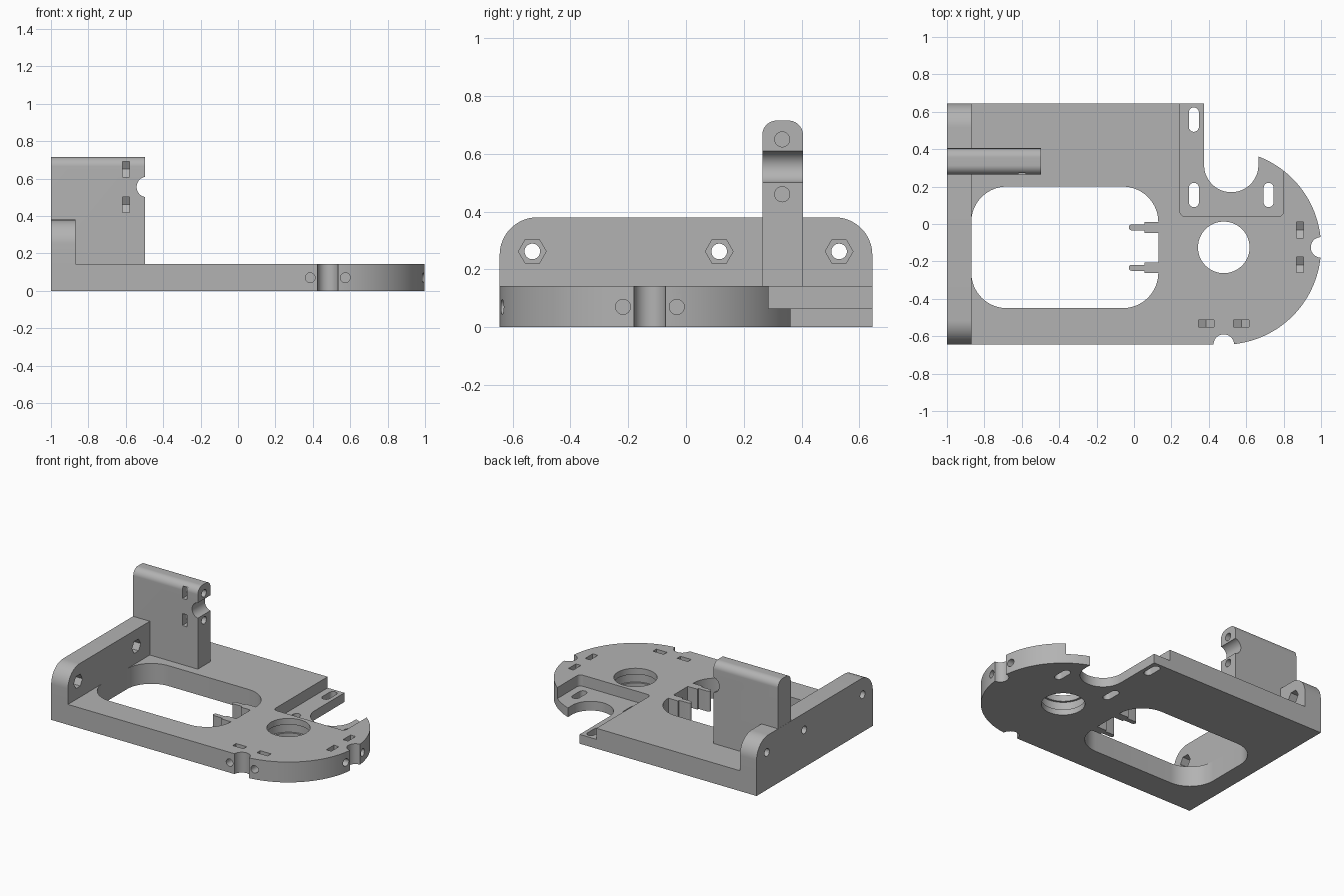
import bpy, bmesh
from math import sin, cos, radians, sqrt

cube = bpy.data.objects.get("Cube")
if cube:
    bpy.data.objects.remove(cube)

grey = bpy.data.materials.new("plain grey")
grey.use_nodes = True
grey.diffuse_color = (0.45, 0.45, 0.45, 1)
grey.node_tree.nodes["Principled BSDF"].inputs["Base Color"].default_value = grey.diffuse_color


def arc(u, v, r, start, end, steps=64):
    angles = [radians(start + (end - start) * i / steps) for i in range(steps + 1)]
    return [(u + r * cos(a), v + r * sin(a)) for a in angles]


def circle(u, v, r, sides=48):
    return arc(u, v, r, 0, 360, sides)[:-1]


def rounded(u0, v0, u1, v1, lower, upper):
    """Rectangle with separate radii for lower and upper corners."""
    pts = []
    corners = ((u1, v0, -1, 1, lower, -90), (u1, v1, -1, -1, upper, 0),
               (u0, v1, 1, -1, upper, 90), (u0, v0, 1, 1, lower, 180))
    for u, v, su, sv, r, a in corners:
        pts += arc(u + su * r, v + sv * r, r, a, a + 90, 16) if r else [(u, v)]
    return pts


def nut_slot(u, v, opening, w=0.042):
    """Open-ended hexagon pocket, its mouth towards the opening angle."""
    c, s = cos(radians(opening)), sin(radians(opening))
    k = w / sqrt(3)
    local = [(0.2, w), (-k, w), (-2 * k, 0), (-k, -w), (0.2, -w)]
    return [(u + a * c - b * s, v + a * s + b * c) for a, b in local]


def prism(name, outline, axis, lo, hi):
    place = {"x": lambda u, v, w: (w, u, v),
             "y": lambda u, v, w: (u, w, v),
             "z": lambda u, v, w: (u, v, w)}[axis]
    bm = bmesh.new()
    rings = [[bm.verts.new(place(u, v, w)) for u, v in outline] for w in (lo, hi)]
    bm.faces.new(rings[0])
    bm.faces.new(rings[1])
    n = len(outline)
    for i in range(n):
        j = (i + 1) % n
        bm.faces.new((rings[0][i], rings[0][j], rings[1][j], rings[1][i]))
    bmesh.ops.recalc_face_normals(bm, faces=bm.faces)
    mesh = bpy.data.meshes.new(name)
    bm.to_mesh(mesh)
    bm.free()
    mesh.materials.append(grey)
    ob = bpy.data.objects.new(name, mesh)
    bpy.context.collection.objects.link(ob)
    return ob


def finish(ob, cuts=()):
    """Subtract the cutters, bake the result and shade it."""
    cutters = [prism("cutter", *cut) for cut in cuts]
    for cutter in cutters:
        cutter.hide_render = True
        mod = ob.modifiers.new("cut", "BOOLEAN")
        mod.operation = "DIFFERENCE"
        mod.solver = "EXACT"
        mod.object = cutter
    graph = bpy.context.evaluated_depsgraph_get()
    mesh = bpy.data.meshes.new_from_object(ob.evaluated_get(graph))
    ob.modifiers.clear()
    ob.data = mesh
    for cutter in cutters:
        bpy.data.objects.remove(cutter)
    bpy.ops.object.select_all(action="DESELECT")
    ob.select_set(True)
    bpy.context.view_layer.objects.active = ob
    bpy.ops.object.shade_smooth_by_angle(angle=radians(20))


TOP = 0.143
HX, HY = 0.48, -0.125      # centre of the round end
MID = 0.07                 # height of the edge screws

# Base plate with a round end and a U-shaped bite
outline = [(-1, -0.645)] + arc(HX, HY, 0.52, -90, 69.2)
outline += arc(0.52, 0.315, 0.145, 0, -180) + [(0.375, 0.645), (-1, 0.645)]
plate = prism("base_plate", outline, "z", 0, TOP)

cuts = [
    (rounded(-0.87, -0.45, 0.13, 0.2, 0.19, 0.19), "z", -0.1, 0.3),    # window
    (rounded(0.245, 0.04, 0.8, 0.8, 0.03, 0), "z", 0.065, 0.3),        # stepped ledge
    (circle(HX, HY, 0.138, 64), "z", -0.1, 0.3),                       # shaft hole
    (circle(HX, HY, 0.152, 64), "z", 0.04, 0.1),                       # inner groove
    (circle(HX, -0.645, 0.055), "z", -0.1, 0.3),                       # edge notches
    (circle(1, HY, 0.055), "z", -0.1, 0.3),
]
# Mounting slots in the ledge
for x, y in ((0.32, 0.558), (0.32, 0.155), (0.72, 0.155)):
    cuts.append((rounded(x - 0.027, y - 0.065, x + 0.027, y + 0.065, 0.0269, 0.0269),
                 "z", -0.1, 0.3))
# Screw holes and nut slots on both sides of each notch
for side in (-1, 1):
    x, y = HX + side * 0.094, HY + side * 0.093
    cuts += [(circle(x, MID, 0.026, 32), "y", -0.8, -0.46),
             (nut_slot(x, MID, 90), "y", -0.55, -0.513),
             (circle(y, MID, 0.026, 32), "x", 0.81, 1.1),
             (nut_slot(y, MID, 90), "x", 0.868, 0.907)]
finish(plate, cuts)

# Two stepped prongs reaching into the window
for name, y in (("rear_prong", -0.018), ("front_prong", -0.234)):
    shape = arc(-0.012, y, 0.016, 90, 270, 12)
    shape += [(0.055, y - 0.016), (0.055, y - 0.029), (0.131, y - 0.029),
              (0.131, y + 0.029), (0.055, y + 0.029), (0.055, y + 0.016)]
    finish(prism(name, shape, "z", 0, TOP))

# End wall with three bolt holes and hexagonal recesses
wall = prism("end_wall", rounded(-0.645, TOP, 0.645, 0.38, 0, 0.13), "x", -1, -0.87)
cuts = []
for y in (-0.532, 0.115, 0.53):
    cuts += [(circle(y, 0.262, 0.027, 32), "x", -1.1, -0.8),
             (circle(y, 0.262, 0.048, 6), "x", -0.93, -0.8)]
finish(wall, cuts)

# Upright clamp tower with a half-round notch
tower = prism("clamp_tower", rounded(0.264, TOP, 0.405, 0.715, 0, 0.05), "x", -0.999, -0.497)
cuts = [(circle(-0.487, 0.555, 0.055), "y", 0.1, 0.6)]
for z in (0.46, 0.65):
    cuts += [(circle(0.333, z, 0.026, 32), "x", -0.7, -0.4),
             (nut_slot(0.333, z, 180), "x", -0.617, -0.58)]
finish(tower, cuts)
